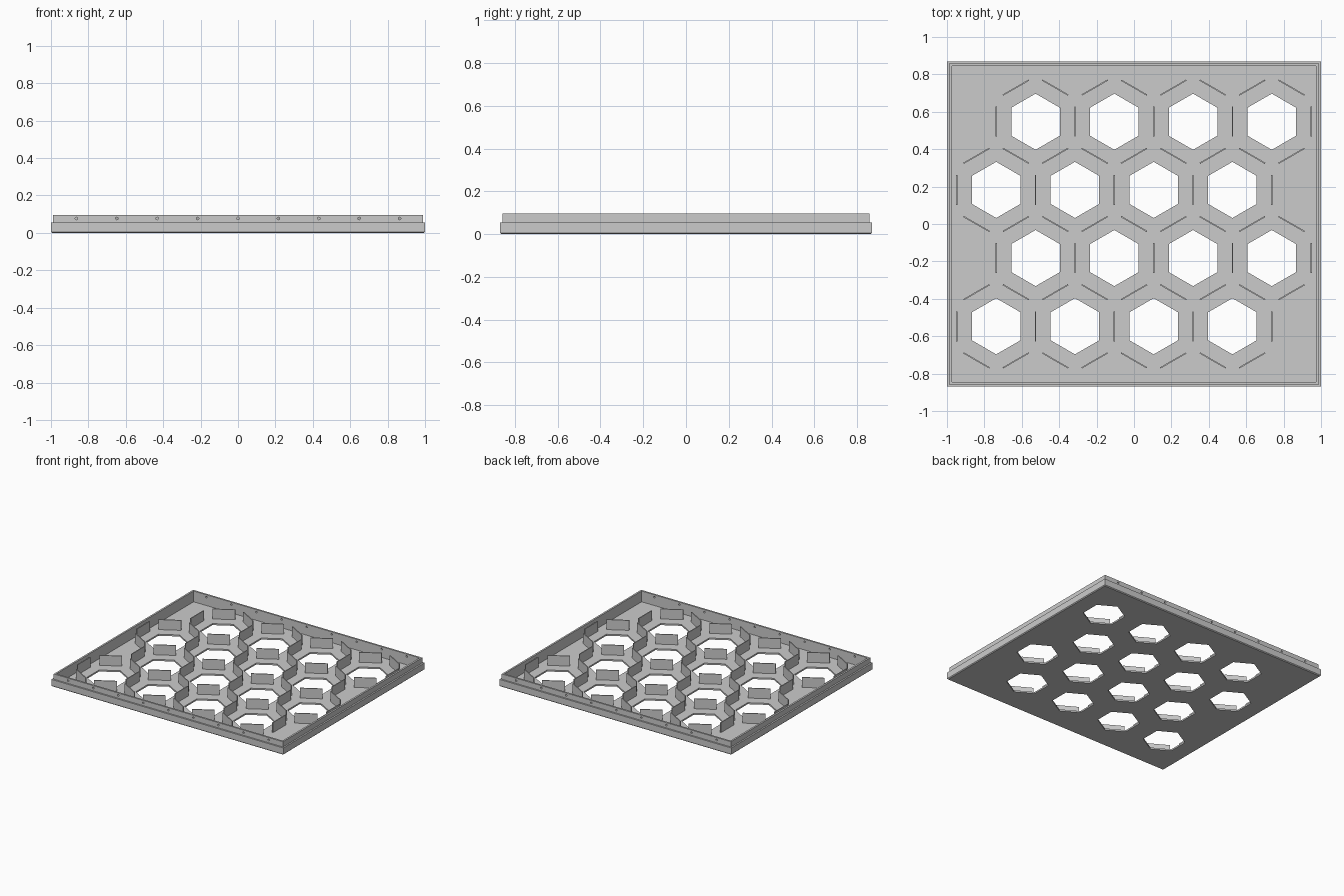
import bpy, bmesh, math
from mathutils import Matrix, Vector

if "Cube" in bpy.data.objects:
    bpy.data.objects.remove(bpy.data.objects["Cube"])

HALF_X, HALF_Y = 1.0, 0.87
FLOOR, LEDGE, RIM = 0.012, 0.055, 0.096
PITCH = 0.421                     # distance between neighbouring cells
ROW = PITCH * math.sqrt(3) / 2

grey = bpy.data.materials.new("light_grey")
grey.use_nodes = True
colour = (0.6, 0.6, 0.6, 1)
grey.diffuse_color = colour
grey.node_tree.nodes["Principled BSDF"].inputs["Base Color"].default_value = colour


def make_object(name, bm):
    bmesh.ops.recalc_face_normals(bm, faces=bm.faces)
    mesh = bpy.data.meshes.new(name)
    bm.to_mesh(mesh)
    bm.free()
    mesh.materials.append(grey)
    obj = bpy.data.objects.new(name, mesh)
    bpy.context.scene.collection.objects.link(obj)
    return obj


def add_prism(bm, sides, radius, depth, matrix):
    bmesh.ops.create_cone(bm, cap_ends=True, segments=sides, radius1=radius,
                          radius2=radius, depth=depth, matrix=matrix)


def cut(target, cutter):
    cutter.hide_render = True
    mod = target.modifiers.new("cut", 'BOOLEAN')
    mod.operation = 'DIFFERENCE'
    mod.solver = 'EXACT'
    mod.object = cutter
    bpy.context.view_layer.objects.active = target
    bpy.ops.object.modifier_apply(modifier=mod.name)
    bpy.data.objects.remove(cutter)


# Tray: a stepped rim profile (inset, height) swept around a rectangle
profile = [(0.006, 0), (0, 0.006), (0, LEDGE), (0.012, LEDGE),
           (0.012, RIM), (0.026, RIM), (0.026, FLOOR)]
bm = bmesh.new()
loops = []
for inset, z in profile:
    x, y = HALF_X - inset, HALF_Y - inset
    loops.append([bm.verts.new((sx * x, sy * y, z))
                  for sx, sy in ((-1, -1), (1, -1), (1, 1), (-1, 1))])
for low, high in zip(loops, loops[1:]):
    for i in range(4):
        j = (i + 1) % 4
        bm.faces.new((low[i], low[j], high[j], high[i]))
bm.faces.new(loops[0])
bm.faces.new(loops[-1])
tray = make_object("tray", bm)

# Staggered cell centres
cells = []
for row in range(4):
    shift = PITCH / 4 * (1 if row % 2 else -1)
    for col in range(4):
        cells.append(Vector(((col - 1.5) * PITCH + shift, (row - 1.5) * ROW, 0)))

# Hexagonal openings in the floor, with points towards front and back
bm = bmesh.new()
for c in cells:
    add_prism(bm, 6, 0.15, 0.06, Matrix.Translation(c))
hexes = make_object("hex_cutter", bm)
spin = max(abs(v.co.y - cells[0].y) for v in hexes.data.vertices[:12])
if spin < 0.145:
    for c_index, c in enumerate(cells):
        for v in hexes.data.vertices[c_index * 12:c_index * 12 + 12]:
            v.co = c + Matrix.Rotation(math.pi / 6, 3, 'Z') @ (v.co - c)
cut(tray, hexes)

# Row of small holes through the front and back rim
bm = bmesh.new()
for side in (-1, 1):
    for i in range(-4, 5):
        place = Matrix.Translation((i * 0.216, side * (HALF_Y - 0.019), 0.077))
        add_prism(bm, 12, 0.007, 0.04, place @ Matrix.Rotation(math.pi / 2, 4, 'X'))
cut(tray, make_object("pin_hole_cutter", bm))

# Upright divider plates on every cell side, shared between neighbours
bm = bmesh.new()
done = set()
for c in cells:
    for k in range(6):
        angle = k * math.pi / 3
        p = c + Vector((math.cos(angle), math.sin(angle), 0)) * PITCH / 2
        key = (round(p.x * 50), round(p.y * 50))
        if any((key[0] + a, key[1] + b) in done for a in (-1, 0, 1) for b in (-1, 0, 1)):
            continue
        done.add(key)
        height = 0.08
        p.z = FLOOR - 0.002 + height / 2
        bmesh.ops.create_cube(bm, size=1, matrix=Matrix.Translation(p)
                              @ Matrix.Rotation(angle, 4, 'Z')
                              @ Matrix.Diagonal((0.007, 0.16, height, 1)))
make_object("divider_plates", bm)
